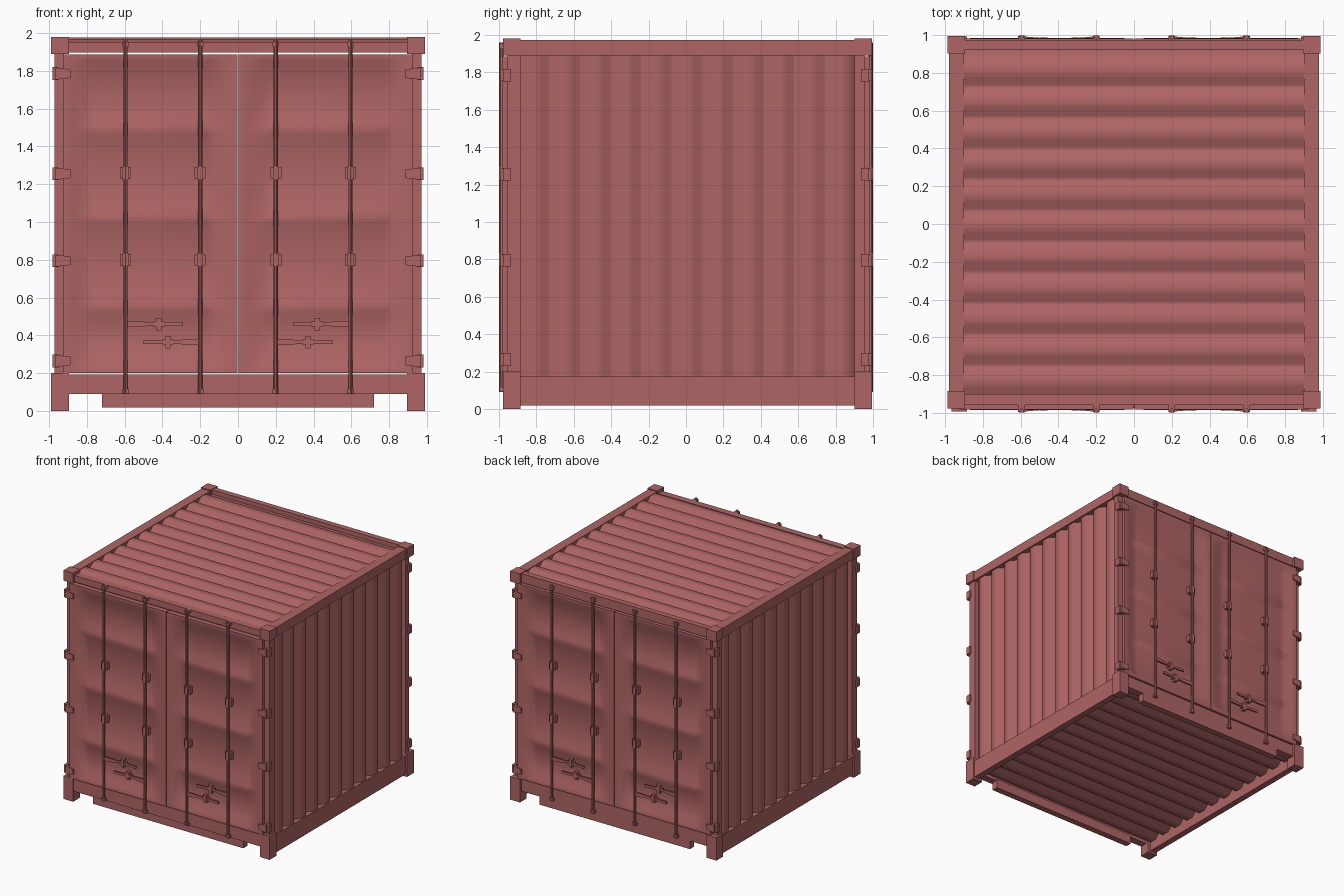
import bpy, bmesh, math
from mathutils import Vector, Matrix

if "Cube" in bpy.data.objects:
    bpy.data.objects.remove(bpy.data.objects["Cube"])

red = bpy.data.materials.new("painted_steel")
red.diffuse_color = (0.43, 0.13, 0.13, 1)
red.use_nodes = True
red.node_tree.nodes["Principled BSDF"].inputs["Base Color"].default_value = red.diffuse_color


def finish(name, bm, smooth=False):
    me = bpy.data.meshes.new(name)
    bm.to_mesh(me)
    bm.free()
    if smooth:
        me.polygons.foreach_set("use_smooth", [True] * len(me.polygons))
    me.materials.append(red)
    ob = bpy.data.objects.new(name, me)
    bpy.context.collection.objects.link(ob)
    return ob


def add_box(bm, x0, x1, y0, y1, z0, z1):
    m = Matrix.Translation(((x0 + x1) / 2, (y0 + y1) / 2, (z0 + z1) / 2))
    m = m @ Matrix.Diagonal((abs(x1 - x0), abs(y1 - y0), abs(z1 - z0), 1))
    return bmesh.ops.create_cube(bm, size=1, matrix=m)["verts"]


def box(name, *dims):
    bm = bmesh.new()
    add_box(bm, *dims)
    return finish(name, bm)


def sheet(name, us, vs, fn, outward):
    """Open grid surface with its normals turned towards 'outward'."""
    bm = bmesh.new()
    rows = [[bm.verts.new(fn(u, v)) for v in vs] for u in us]
    for a, b in zip(rows, rows[1:]):
        for i in range(len(vs) - 1):
            bm.faces.new((a[i], b[i], b[i + 1], a[i + 1]))
    bm.normal_update()
    if sum((f.normal * f.calc_area() for f in bm.faces), Vector()).dot(Vector(outward)) < 0:
        bmesh.ops.reverse_faces(bm, faces=bm.faces[:])
    return finish(name, bm, True)


# Corrugation profile: list of (position along y, inward depth)
def corrugation(start, end, count, depth):
    p = (end - start) / count
    pts = []
    for i in range(count):
        for t, d in ((0, depth), (0.14, depth), (0.36, 0), (0.78, 0)):
            pts.append((start + (i + t) * p, d))
    return pts + [(end, depth)]


roof = corrugation(-0.925, 0.88, 11, 0.03) + [(0.93, 0.03)]
sheet("roof_panel", roof, (-0.91, 0.91),
      lambda u, x: (x, u[0], 1.968 - u[1]), (0, 0, 1))
floor = corrugation(-0.94, 0.94, 12, 0.035)
sheet("floor_panel", floor, (-0.94, 0.94),
      lambda u, x: (x, u[0], 0.10 + u[1]), (0, 0, -1))
wall = corrugation(-0.90, 0.90, 11, 0.035)

# Long sides: corrugated walls and rails
for sx, side in ((-1, "left"), (1, "right")):
    sheet(side + "_wall", wall, (0.17, 1.895),
          lambda u, z: (sx * (0.965 - u[1]), u[0], z), (sx, 0, 0))
    box(side + "_top_rail", sx * 0.9, sx * 0.98, -0.89, 0.91, 1.89, 1.972)
    box(side + "_bottom_rail", sx * 0.92, sx * 0.975, -0.89, 0.91, 0.02, 0.175)


# Door surface: raised rim, recessed field, three horizontal ribs
RIBS = (0.55, 1.02, 1.49)
door_x = (0.003, 0.05, 0.12, 0.165, 0.77, 0.81, 0.87, 0.925)
door_z = [0.2, 0.235, 0.285] + [r + o for r in RIBS for o in (-0.055, -0.025, 0.025, 0.055)] \
    + [1.80, 1.855, 1.885]


def door_depth(x, z):
    if x < 0.06 or x > 0.86 or z < 0.25 or z > 1.84:
        return 0.984
    on_rib = any(abs(z - r) < 0.03 for r in RIBS)
    return 0.97 if on_rib and 0.15 < x < 0.79 else 0.953


# Both ends: frame, doors, hinges, locking bars and handles
for sy, end in ((-1, "front"), (1, "back")):
    y_out = 0.978 if sy < 0 else 0.995
    y_frame = 0.958 if sy < 0 else 0.974
    y_in = y_out - 0.093

    # End frame
    if sy < 0:
        box("front_header", -0.91, 0.91, -0.9, -y_frame, 1.897, 1.952)
        box("front_lower_beam", -0.72, 0.72, -0.90, -0.955, 0.02, 0.1)
    else:
        box("back_header", -0.91, 0.91, 0.925, y_frame, 1.897, 1.975)
        box("back_lower_beam", -0.72, 0.72, 0.92, y_frame, 0.02, 0.1)
    box(end + "_sill", -0.91, 0.91, sy * 0.91, sy * 0.974, 0.09, 0.193)

    for sx, side in ((-1, "left"), (1, "right")):
        tag = f"{end}_{side}_"
        # Corner castings and post
        bm = bmesh.new()
        for z0, z1 in ((0, 0.2), (1.89, 1.98)):
            add_box(bm, sx * 0.895, sx * 0.988, sy * y_in, sy * y_out, z0, z1)
        finish(tag + "corner_castings", bm)
        box(tag + "corner_post", sx * 0.92, sx * 0.972, sy * y_in, sy * 0.955, 0.2, 1.89)

        # Door leaf with an edge return
        sheet(tag + "door", door_x, door_z,
              lambda x, z: (sx * x, sy * door_depth(x, z), z), (0, sy, 0))
        bm = bmesh.new()
        for d in ((0.003, 0.925, 0.2, 0.206), (0.003, 0.925, 1.879, 1.885),
                  (0.003, 0.009, 0.2, 1.885), (0.919, 0.925, 0.2, 1.885)):
            add_box(bm, sx * d[0], sx * d[1], sy * 0.94, sy * 0.983, d[2], d[3])
        finish(tag + "door_edges", bm)

        # Tapered hinges with knuckles
        bm = bmesh.new()
        for z in (0.265, 0.795, 1.255, 1.785):
            for v in add_box(bm, sx * 0.885, sx * 0.965, sy * 0.965, sy * 0.993, z - 0.032, z + 0.032):
                if abs(v.co.x) < 0.92:
                    v.co.z = z + (v.co.z - z) * 0.7
            add_box(bm, sx * 0.95, sx * 0.982, sy * 0.935, sy * 0.978, z - 0.034, z + 0.034)
        finish(tag + "hinges", bm)

        # Locking bars with guides and end keepers
        for x, which in ((0.2, "inner"), (0.595, "outer")):
            bm = bmesh.new()
            bmesh.ops.create_cone(bm, cap_ends=True, segments=10, radius1=0.0115, radius2=0.0115,
                                  depth=1.87, matrix=Matrix.Translation((sx * x, sy * 0.988, 1.025)))
            bar = finish(tag + which + "_locking_bar", bm, True)
            bpy.context.view_layer.objects.active = bar
            bar.select_set(True)
            bpy.ops.object.shade_smooth_by_angle()
            bar.select_set(False)
            bm = bmesh.new()
            for z in (0.8, 1.26):
                add_box(bm, sx * (x - 0.029), sx * (x + 0.029), sy * 0.95, sy * 0.985, z - 0.03, z + 0.03)
                add_box(bm, sx * (x - 0.015), sx * (x + 0.015), sy * 0.95, sy * 0.999, z - 0.034, z + 0.034)
            for z in (0.105, 1.94):
                add_box(bm, sx * (x - 0.018), sx * (x + 0.018), sy * 0.955, sy * 0.996, z - 0.012, z + 0.012)
            finish(tag + which + "_bar_guides", bm)

        # Handles: slightly bowed flat levers held by a catch
        for x0, x1, xc, z, which in ((0.595, 0.29, 0.42, 0.46, "upper"), (0.2, 0.5, 0.37, 0.365, "lower")):
            bm = bmesh.new()
            path = ((0, 0.988, 0.017), (0.3, 0.98, 0.013), (0.5, 0.976, 0.006), (0.62, 0.976, 0.006),
                    (0.72, 0.978, 0.01), (1, 0.982, 0.01))
            rings = []
            for t, d, h in path:
                x = x0 + (x1 - x0) * t
                rings.append([bm.verts.new((sx * x, sy * (d + o), z + k * h))
                              for o, k in ((-0.006, -1), (0.006, -1), (0.006, 1), (-0.006, 1))])
            for a, b in zip(rings, rings[1:]):
                for i in range(4):
                    j = (i + 1) % 4
                    bm.faces.new((a[i], a[j], b[j], b[i]))
            bm.faces.new(rings[0])
            bm.faces.new(rings[-1])
            add_box(bm, sx * (xc - 0.014), sx * (xc + 0.014), sy * 0.95, sy * 0.984, z - 0.033, z + 0.033)
            add_box(bm, sx * (xc - 0.03), sx * (xc + 0.03), sy * 0.95, sy * 0.978, z - 0.014, z + 0.014)
            bmesh.ops.recalc_face_normals(bm, faces=bm.faces[:])
            finish(tag + which + "_handle", bm)
